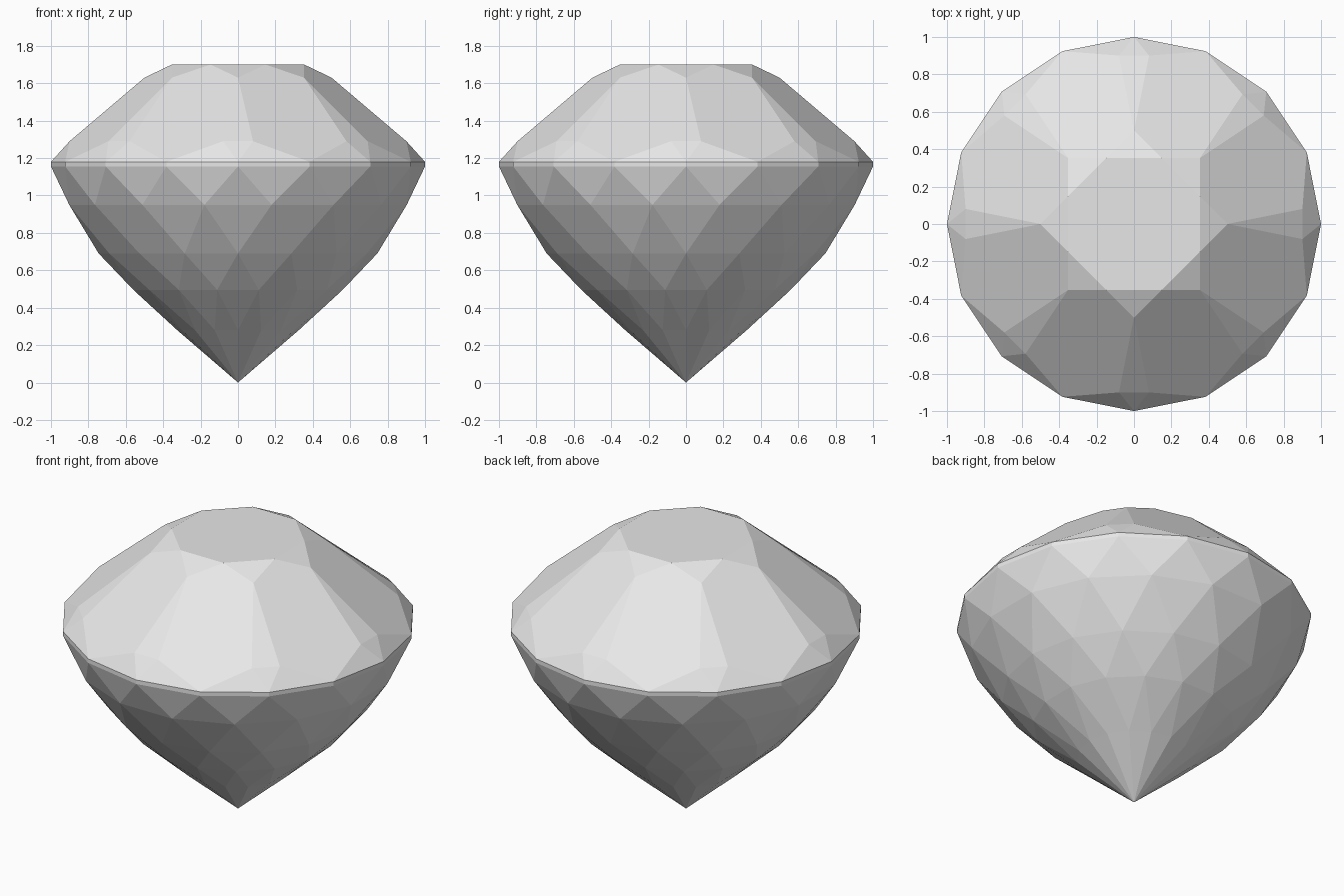
import bpy, bmesh
from math import cos, sin, radians

cube = bpy.data.objects.get("Cube")
if cube:
    bpy.data.objects.remove(cube)

mat = bpy.data.materials.new("pale_grey")
mat.use_nodes = True
grey = (0.8, 0.8, 0.8, 1)
mat.diffuse_color = grey
mat.node_tree.nodes["Principled BSDF"].inputs["Base Color"].default_value = grey

bm = bmesh.new()


def ring(radius, z, count=16, start=0.0):
    """Evenly spaced vertices around the axis."""
    step = 360 / count
    return [bm.verts.new((radius * cos(radians(start + i * step)),
                          radius * sin(radians(start + i * step)), z))
            for i in range(count)]


# Crown: table, star points, break points beside each axis, girdle
table = ring(0.383, 1.70, 8, 22.5)
star = ring(0.5, 1.63, 8)
left_break = ring(0.904, 1.29, 8, 5.1)
right_break = ring(0.904, 1.29, 8, -5.1)
girdle = ring(1.0, 1.18)
bm.faces.new(table)
for i in range(8):
    j = (i + 1) % 8
    g0, g1, g2 = girdle[2 * i], girdle[2 * i + 1], girdle[2 * j]
    bm.faces.new((table[i - 1], star[i], table[i]))
    bm.faces.new((table[i], star[i], left_break[i], g1, right_break[j], star[j]))
    bm.faces.new((star[i], right_break[i], left_break[i]))
    bm.faces.new((right_break[i], g0, left_break[i]))
    bm.faces.new((left_break[i], g0, g1))
    bm.faces.new((right_break[j], g1, g2))

# Girdle band
lower = ring(1.0, 1.155)
for i in range(16):
    j = (i + 1) % 16
    bm.faces.new((girdle[i], lower[i], lower[j], girdle[j]))

# Pavilion: staggered rings joined by triangles, closing at the tip
upper, shift = lower, 0
for radius, z in ((0.92, 0.95), (0.745, 0.69), (0.57, 0.495), (0.325, 0.28)):
    shift = 1 - shift
    below = ring(radius, z, 16, 11.25 * shift)
    for i in range(16):
        j = (i + 1) % 16
        if shift:
            bm.faces.new((upper[i], below[i], upper[j]))
            bm.faces.new((below[i], below[j], upper[j]))
        else:
            bm.faces.new((upper[i], below[j], upper[j]))
            bm.faces.new((below[i], below[j], upper[i]))
    upper = below
tip = bm.verts.new((0, 0, 0))
for i in range(16):
    bm.faces.new((upper[i], tip, upper[(i + 1) % 16]))

bmesh.ops.recalc_face_normals(bm, faces=bm.faces)
mesh = bpy.data.meshes.new("cut_gem")
bm.to_mesh(mesh)
bm.free()
mesh.materials.append(mat)
gem = bpy.data.objects.new("cut_gem", mesh)
bpy.context.collection.objects.link(gem)
